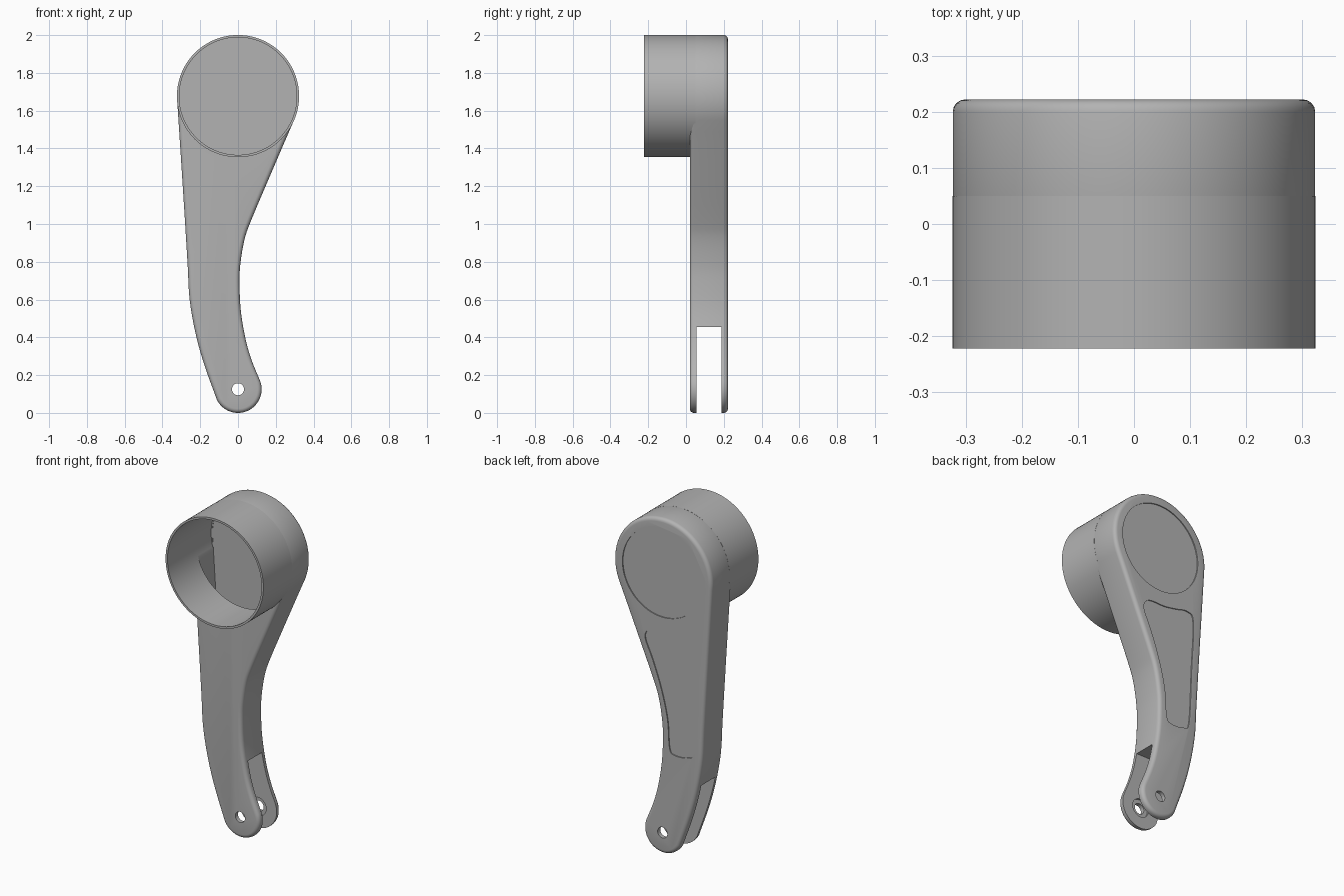
import bpy, bmesh, math
from mathutils import Vector

cube = bpy.data.objects.get("Cube")
if cube:
    bpy.data.objects.remove(cube, do_unlink=True)

grey = bpy.data.materials.new("satin_grey")
grey.use_nodes = True
colour = (0.45, 0.45, 0.45, 1)
grey.diffuse_color = colour
grey.node_tree.nodes["Principled BSDF"].inputs["Base Color"].default_value = colour

HEAD_Z, HEAD_R = 1.677, 0.323
FOOT_Z, FOOT_R = 0.125, 0.125
BACK = 0.222


def arc(z, r, start=0, end=360, n=96):
    """Points (x, z) on an arc; a full circle leaves out the repeated end."""
    count = n if end - start == 360 else n + 1
    angles = [math.radians(start + (end - start) * i / n) for i in range(count)]
    return [(r * math.cos(a), z + r * math.sin(a)) for a in angles]


def spline(points, closed=False, steps=5):
    """Smooth path through the points."""
    p = [Vector(q) for q in points]
    if closed:
        p = [p[-1]] + p + p[:2]
    else:
        p = [2 * p[0] - p[1]] + p + [2 * p[-1] - p[-2]]
    out = []
    for a, b, c, d in zip(p, p[1:], p[2:], p[3:]):
        for i in range(steps):
            t = i / steps
            q = b * 2 + (c - a) * t + (a * 2 - b * 5 + c * 4 - d) * t**2 \
                + (b * 3 - a - c * 3 + d) * t**3
            out.append(tuple(q / 2))
    return out


def inset(points, amount):
    """Offset a counterclockwise outline inward."""
    out = []
    for i, q in enumerate(points):
        t = Vector(points[(i + 1) % len(points)]) - Vector(points[i - 1])
        out.append(tuple(Vector(q) + Vector((-t.y, t.x)).normalized() * amount))
    return out


def prism(name, outline, y0, y1):
    """Extrude an (x, z) outline along y."""
    bm = bmesh.new()
    face = bm.faces.new([bm.verts.new((x, y0, z)) for x, z in outline])
    grown = bmesh.ops.extrude_face_region(bm, geom=[face])
    moved = [v for v in grown["geom"] if isinstance(v, bmesh.types.BMVert)]
    bmesh.ops.translate(bm, verts=moved, vec=(0, y1 - y0, 0))
    bmesh.ops.recalc_face_normals(bm, faces=bm.faces)
    mesh = bpy.data.meshes.new(name)
    bm.to_mesh(mesh)
    bm.free()
    mesh.materials.append(grey)
    obj = bpy.data.objects.new(name, mesh)
    bpy.context.collection.objects.link(obj)
    return obj


def activate(obj):
    bpy.ops.object.select_all(action='DESELECT')
    obj.select_set(True)
    bpy.context.view_layer.objects.active = obj


def cut(obj, outline, y0, y1):
    """Remove a prism from the object."""
    cutter = prism("cutter", outline, y0, y1)
    cutter.hide_render = True
    mod = obj.modifiers.new("cut", 'BOOLEAN')
    mod.operation, mod.solver, mod.object = 'DIFFERENCE', 'EXACT', cutter
    activate(obj)
    bpy.ops.object.modifier_apply(modifier=mod.name)
    bpy.data.objects.remove(cutter, do_unlink=True)


# Lever outline: round head, long left edge, round foot, curved right edge
left_edge = [(-0.322, 1.655), (-0.288, 1.13), (-0.267, 0.79), (-0.256, 0.6),
             (-0.224, 0.418), (-0.177, 0.25), (-0.111, 0.068)]
right_edge = [(0.117, 0.169), (0.07, 0.285), (0.038, 0.4), (0.014, 0.55),
              (0.008, 0.7), (0.014, 0.8), (0.035, 0.92), (0.07, 1.02),
              (0.17, 1.256), (0.296, 1.549)]
outline = arc(HEAD_Z, HEAD_R, -23.4, 183.8, 60)[:-1] + spline(left_edge) \
    + arc(FOOT_Z, FOOT_R, 207, 380.8, 30)[:-1] + spline(right_edge)

# Lever arm with rounded rims
arm = prism("lever_arm", outline, 0.02, BACK)
bevel = arm.modifiers.new("rounded_rims", 'BEVEL')
bevel.width, bevel.segments = 0.022, 4
bevel.limit_method, bevel.angle_limit = 'ANGLE', math.radians(60)
activate(arm)
bpy.ops.object.modifier_apply(modifier=bevel.name)

# Hollow inside, opening into the head
cut(arm, [p for p in inset(outline, 0.02) if p[1] > 0.52], 0.05, 0.192)
cut(arm, arc(HEAD_Z, 0.311), -0.3, 0.19)

# Fork slot, pin hole and the shallow seats around the pin
cut(arm, [(-0.6, -0.1), (0.6, -0.1), (0.6, 0.455), (-0.6, 0.455)], 0.055, 0.187)
cut(arm, arc(FOOT_Z, 0.032, n=32), -0.1, 0.4)
cut(arm, arc(FOOT_Z, 0.055, n=32), 0.045, 0.197)

# Shallow round and long recesses on the back
cut(arm, arc(HEAD_Z, 0.265), BACK - 0.006, 0.3)
recess = [(0.106, 1.3), (0.066, 1.325), (-0.03, 1.325), (-0.113, 1.338),
          (-0.192, 1.352), (-0.235, 1.3), (-0.222, 1.0), (-0.205, 0.666),
          (-0.166, 0.615), (-0.08, 0.607), (-0.046, 0.641), (-0.033, 0.806),
          (0.007, 0.976), (0.066, 1.142), (0.113, 1.25)]
cut(arm, spline(recess, closed=True), BACK - 0.006, 0.3)

# Open cup on the front of the head
cup = prism("head_cup", arc(HEAD_Z, HEAD_R + 0.0005), -BACK, 0.05)
cut(cup, arc(HEAD_Z, 0.311), -0.3, 0.19)

for obj in (arm, cup):
    activate(obj)
    bpy.ops.object.shade_smooth_by_angle(angle=math.radians(30))
